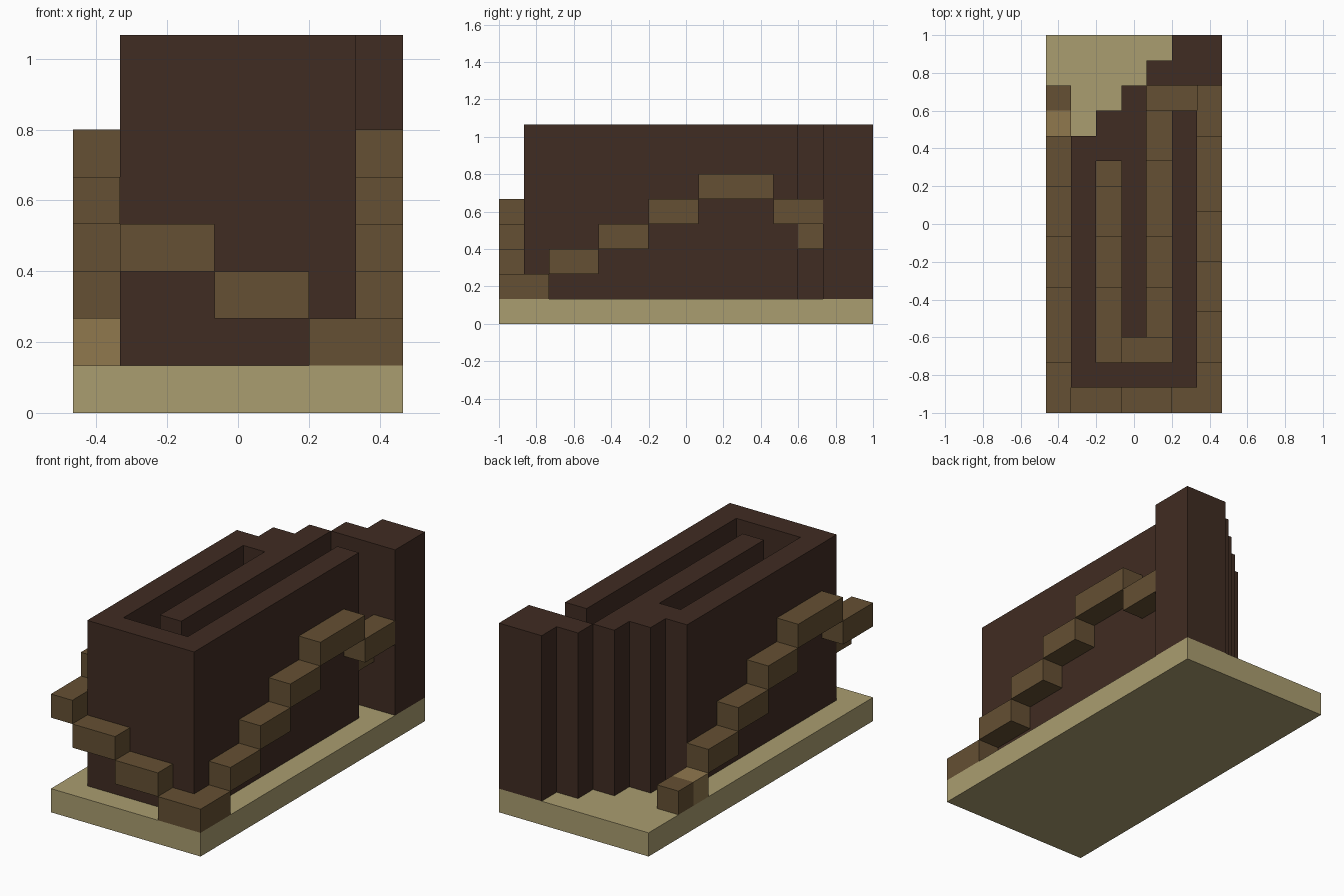
import bpy
import bmesh
from mathutils import Vector

if "Cube" in bpy.data.objects:
    bpy.data.objects.remove(bpy.data.objects["Cube"], do_unlink=True)

U = 2 / 15                      # one block
COLS, ROWS, TOP = 7, 15, 8      # size of the model in blocks


def material(name, rgb):
    m = bpy.data.materials.new(name)
    m.use_nodes = True
    m.diffuse_color = (*rgb, 1)
    bsdf = next(n for n in m.node_tree.nodes if n.type == 'BSDF_PRINCIPLED')
    bsdf.inputs["Base Color"].default_value = (*rgb, 1)
    return m


SAND = material("sand", (0.402, 0.337, 0.162))
DARK = material("dark_brown", (0.051, 0.025, 0.016))
BROWN = material("brown", (0.130, 0.080, 0.033))
LIGHT = material("light_brown", (0.279, 0.188, 0.076))


def solid(name, cells, bottom, top, mat):
    """Raise a footprint of grid cells into one clean solid."""
    bm = bmesh.new()
    for i, j in cells:
        corners = [(i, j), (i + 1, j), (i + 1, j + 1), (i, j + 1)]
        bm.faces.new([bm.verts.new(((x - COLS / 2) * U, (y - ROWS / 2) * U, bottom * U))
                      for x, y in corners])
    bmesh.ops.remove_doubles(bm, verts=bm.verts[:], dist=U / 100)
    raised = bmesh.ops.extrude_face_region(bm, geom=bm.faces[:])["geom"]
    verts = [g for g in raised if isinstance(g, bmesh.types.BMVert)]
    bmesh.ops.translate(bm, verts=verts, vec=Vector((0, 0, (top - bottom) * U)))
    bmesh.ops.dissolve_limit(bm, angle_limit=0.01, verts=bm.verts[:], edges=bm.edges[:])
    bmesh.ops.recalc_face_normals(bm, faces=bm.faces[:])
    mesh = bpy.data.meshes.new(name)
    bm.to_mesh(mesh)
    bm.free()
    mesh.materials.append(mat)
    obj = bpy.data.objects.new(name, mesh)
    bpy.context.collection.objects.link(obj)
    return obj


def block(x0, x1, y0, y1):
    """All cells of a rectangle, both ends included."""
    return {(i, j) for i in range(x0, x1 + 1) for j in range(y0, y1 + 1)}


# Ground slab
solid("base", block(0, COLS - 1, 0, ROWS - 1), 0, 1, SAND)

# Folded wall with a narrow channel inside
wall = (block(1, 5, 1, 1) | block(1, 1, 1, 10) | block(2, 2, 10, 11)
        | block(3, 3, 3, 12) | block(5, 5, 1, 11))
solid("folded_wall", wall, 1, TOP, DARK)

# Stepped pillar at the back corner
solid("back_pillar", block(4, 6, 13, 13) | block(5, 6, 14, 14), 1, TOP, DARK)

# Path of the winding steps: around the wall, then into the channel
turns = [(0, 12), (0, 0), (6, 0), (6, 12), (4, 12), (4, 2), (2, 2), (2, 9)]
path = [turns[0]]
for goal in turns[1:]:
    while path[-1] != goal:
        x, y = path[-1]
        path.append((x + (goal[0] > x) - (goal[0] < x),
                     y + (goal[1] > y) - (goal[1] < y)))

# First step is two single blocks, the second one lighter
solid("first_step", path[:1], 1, 2, BROWN)
solid("light_step", path[1:2], 1, 2, LIGHT)

# Steps rise and fall in a wave, longer at each crest and trough
pos, level, rise, number = 2, 2, 1, 1
while pos < len(path):
    length = 3 if level in (1, 5) else 2
    solid(f"step_{number}", path[pos:pos + length], level, level + 1, BROWN)
    pos += length
    number += 1
    if level in (1, 5):
        rise = -rise
    level += rise
